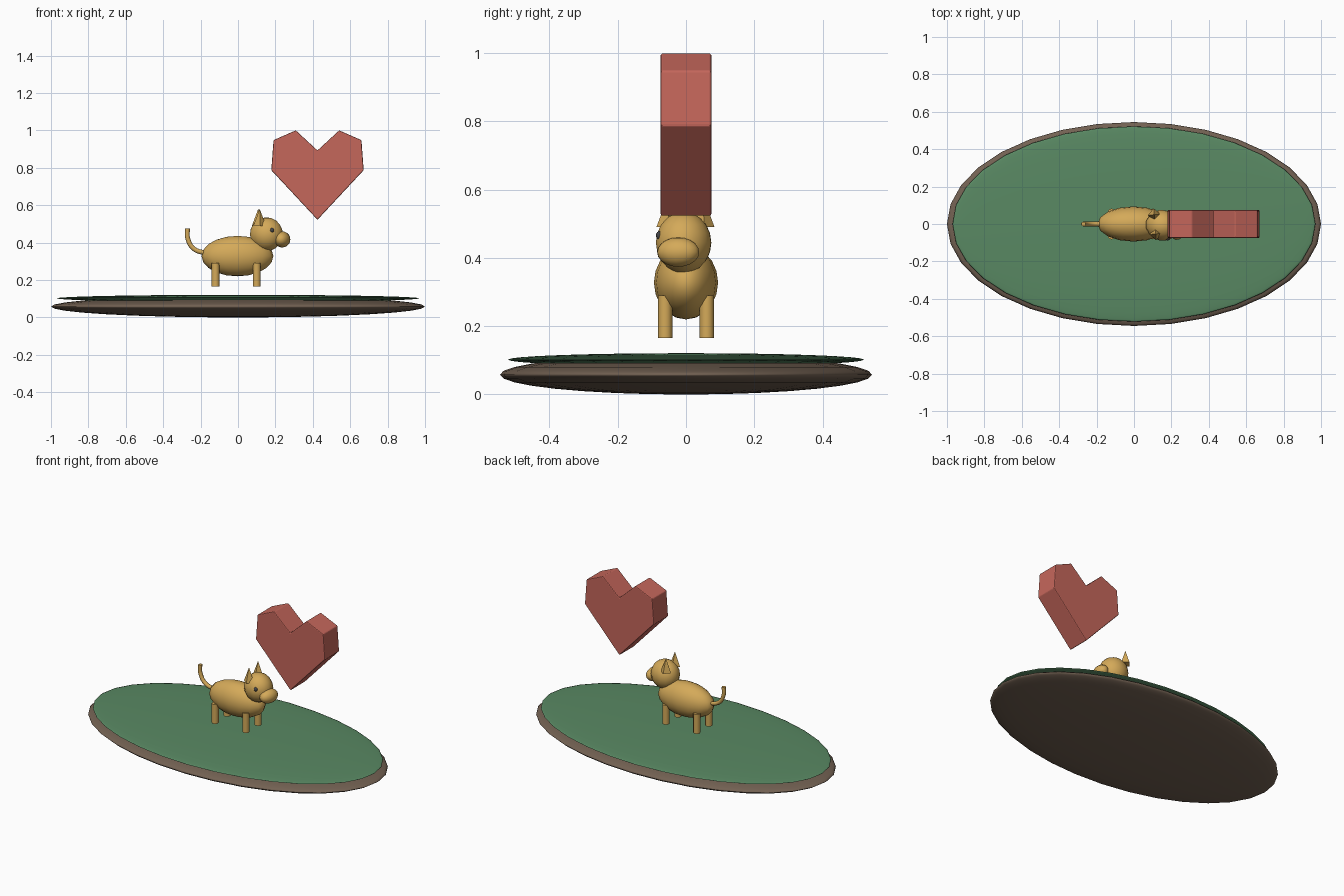
import bpy, bmesh, math
from mathutils import Matrix

if "Cube" in bpy.data.objects:
    bpy.data.objects.remove(bpy.data.objects["Cube"])


def material(name, rgb):
    m = bpy.data.materials.new(name)
    m.diffuse_color = (*rgb, 1)
    m.use_nodes = True
    m.node_tree.nodes["Principled BSDF"].inputs["Base Color"].default_value = m.diffuse_color
    return m


TAN = material("tan fur", (0.66, 0.40, 0.10))
RED = material("heart red", (0.56, 0.135, 0.105))
GREEN = material("grass green", (0.10, 0.25, 0.125))
BROWN = material("soil brown", (0.17, 0.12, 0.085))
DARK = material("eye grey", (0.06, 0.06, 0.065))


def finish(name, mat, smooth=True):
    o = bpy.context.object
    o.name = name
    o.data.materials.append(mat)
    if smooth:
        bpy.ops.object.shade_smooth_by_angle(angle=math.radians(35))
    return o


def ellipsoid(name, loc, radii, mat, seg=16, rings=10, turn=0):
    bpy.ops.mesh.primitive_uv_sphere_add(segments=seg, ring_count=rings, radius=1,
                                         location=loc, rotation=(0, 0, turn))
    bpy.context.object.scale = radii
    return finish(name, mat)


# Floating island: soil lens with a thinner grass lens on top
ellipsoid("island_soil", (0, 0, 0.058), (1.0, 0.545, 0.058), BROWN, 32, 16)
ellipsoid("island_grass", (0, 0, 0.102), (0.97, 0.522, 0.019), GREEN, 32, 16)

# Animal body, head and muzzle, head turned slightly to the front
TURN = math.radians(-12)
ellipsoid("body", (-0.003, 0, 0.328), (0.192, 0.094, 0.108), TAN)
ellipsoid("head", (0.152, -0.007, 0.445), (0.09, 0.082, 0.09), TAN, turn=TURN)
ellipsoid("muzzle", (0.236, -0.023, 0.417), (0.043, 0.063, 0.043), TAN, turn=TURN)
ellipsoid("eye", (0.181, -0.077, 0.466), (0.012, 0.011, 0.013), DARK, 12, 8)

# Pointed ears
for side, x, y in (("near", 0.116, -0.053), ("far", 0.108, 0.05)):
    bpy.ops.mesh.primitive_cone_add(vertices=4, radius1=0.034, radius2=0, depth=0.09,
                                    location=(x, y, 0.535), rotation=(0, 0, TURN + 0.3))
    finish("ear_" + side, TAN, False)

# Four legs
for end, x in (("rear", -0.12), ("front", 0.10)):
    for side, y in (("near", -0.061), ("far", 0.061)):
        bpy.ops.mesh.primitive_cylinder_add(vertices=12, radius=0.021, depth=0.125,
                                            location=(x, y, 0.2275))
        finish(f"{end}_leg_{side}", TAN)

# Upturned tail swept along a curve
cu = bpy.data.curves.new("tail", 'CURVE')
cu.dimensions = '3D'
cu.bevel_depth = 0.0125
cu.bevel_resolution = 2
cu.use_fill_caps = True
cu.resolution_u = 6
sp = cu.splines.new('BEZIER')
path = [(-0.165, 0.342), (-0.235, 0.366), (-0.268, 0.42), (-0.27, 0.476)]
sp.bezier_points.add(len(path) - 1)
for p, (x, z) in zip(sp.bezier_points, path):
    p.co = (x, 0, z)
    p.handle_left_type = p.handle_right_type = 'AUTO'
tail = bpy.data.objects.new("tail", cu)
bpy.context.collection.objects.link(tail)
cu.materials.append(TAN)

# Heart: half outline mirrored, extruded and lightly bevelled
CX, HALF_DEPTH = 0.425, 0.074
half = [(0, 0.522), (0.247, 0.787), (0.235, 0.948), (0.116, 1.0), (0, 0.893)]
outline = half + [(-x, z) for x, z in half[-2:0:-1]]
bm = bmesh.new()
face = bm.faces.new([bm.verts.new((CX + x, -HALF_DEPTH, z)) for x, z in outline])
ext = bmesh.ops.extrude_face_region(bm, geom=[face], use_keep_orig=True)
bmesh.ops.translate(bm, vec=(0, 2 * HALF_DEPTH, 0),
                    verts=[v for v in ext["geom"] if isinstance(v, bmesh.types.BMVert)])
bmesh.ops.recalc_face_normals(bm, faces=bm.faces)
me = bpy.data.meshes.new("heart")
bm.to_mesh(me)
bm.free()
me.materials.append(RED)
heart = bpy.data.objects.new("heart", me)
bpy.context.collection.objects.link(heart)
bev = heart.modifiers.new("soft_edges", 'BEVEL')
bev.width = 0.005
bev.segments = 2
